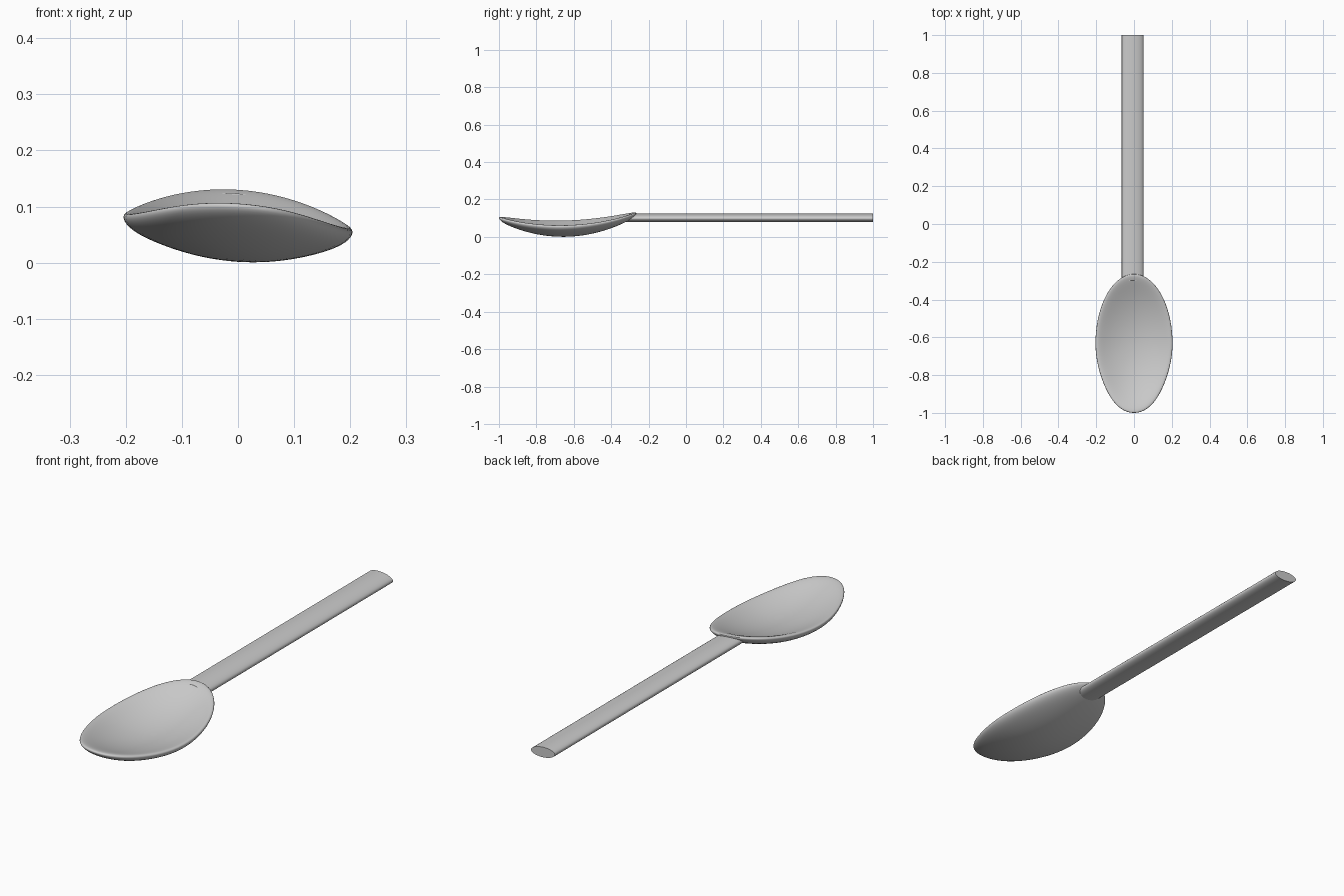
import bpy, bmesh
from math import sin, cos, pi

if "Cube" in bpy.data.objects:
    bpy.data.objects.remove(bpy.data.objects["Cube"])

TILT = -0.065  # slight roll of the whole spoon


def finish(name, bm):
    bmesh.ops.recalc_face_normals(bm, faces=bm.faces)
    mesh = bpy.data.meshes.new(name)
    bm.to_mesh(mesh)
    bm.free()
    obj = bpy.data.objects.new(name, mesh)
    bpy.context.collection.objects.link(obj)
    bpy.ops.object.select_all(action='DESELECT')
    obj.select_set(True)
    bpy.context.view_layer.objects.active = obj
    bpy.ops.object.shade_smooth_by_angle(angle=0.7)
    return obj


def bridge(bm, a, b):
    n = len(a)
    for i in range(n):
        bm.faces.new((a[i], a[(i + 1) % n], b[(i + 1) % n], b[i]))


# Bowl: curved oval dish with thick rounded rim
def bowl_point(r, ang, side):
    v = r * sin(ang)
    x = 0.204 * r * cos(ang)
    if v < 0:
        x *= 1 - 0.04 * sin(2 * ang) ** 2
    mid = 0.068 + 0.0125 * v + 0.045 * v * v - 0.049 * (1 - r * r)
    half = 0.017 * max(0, 1 - r ** 14) ** 0.5
    return (x, -0.6325 + 0.3675 * v, mid + side * half + TILT * x)


SEG, RINGS = 72, 22
bm = bmesh.new()
rings = []
for k in range(1, 2 * RINGS):
    r = sin(pi / 2 * k / RINGS)
    side = 1 if k <= RINGS else -1
    rings.append([bm.verts.new(bowl_point(r, 2 * pi * i / SEG, side))
                  for i in range(SEG)])
for a, b in zip(rings, rings[1:]):
    bridge(bm, a, b)
for side, ring in ((1, rings[0]), (-1, rings[-1])):
    c = bm.verts.new(bowl_point(0, 0, side))
    for i in range(SEG):
        bm.faces.new((ring[i], ring[(i + 1) % SEG], c))
finish("bowl", bm)

# Handle: lens-shaped bar, its inner end slanted to stay inside the bowl
bm = bmesh.new()
ends = [[], []]
N = 40
for i in range(N):
    a = 2 * pi * i / N
    x = 0.0575 * cos(a)
    z = 0.022 * sin(a)
    y0 = -0.32 + 0.02 * sin(a)
    for ring, y in zip(ends, (y0, 1.0)):
        ring.append(bm.verts.new((x - 0.0075, y, 0.102 + z + TILT * x)))
bridge(bm, *ends)
for ring in ends:
    bm.faces.new(ring)
finish("handle", bm)
